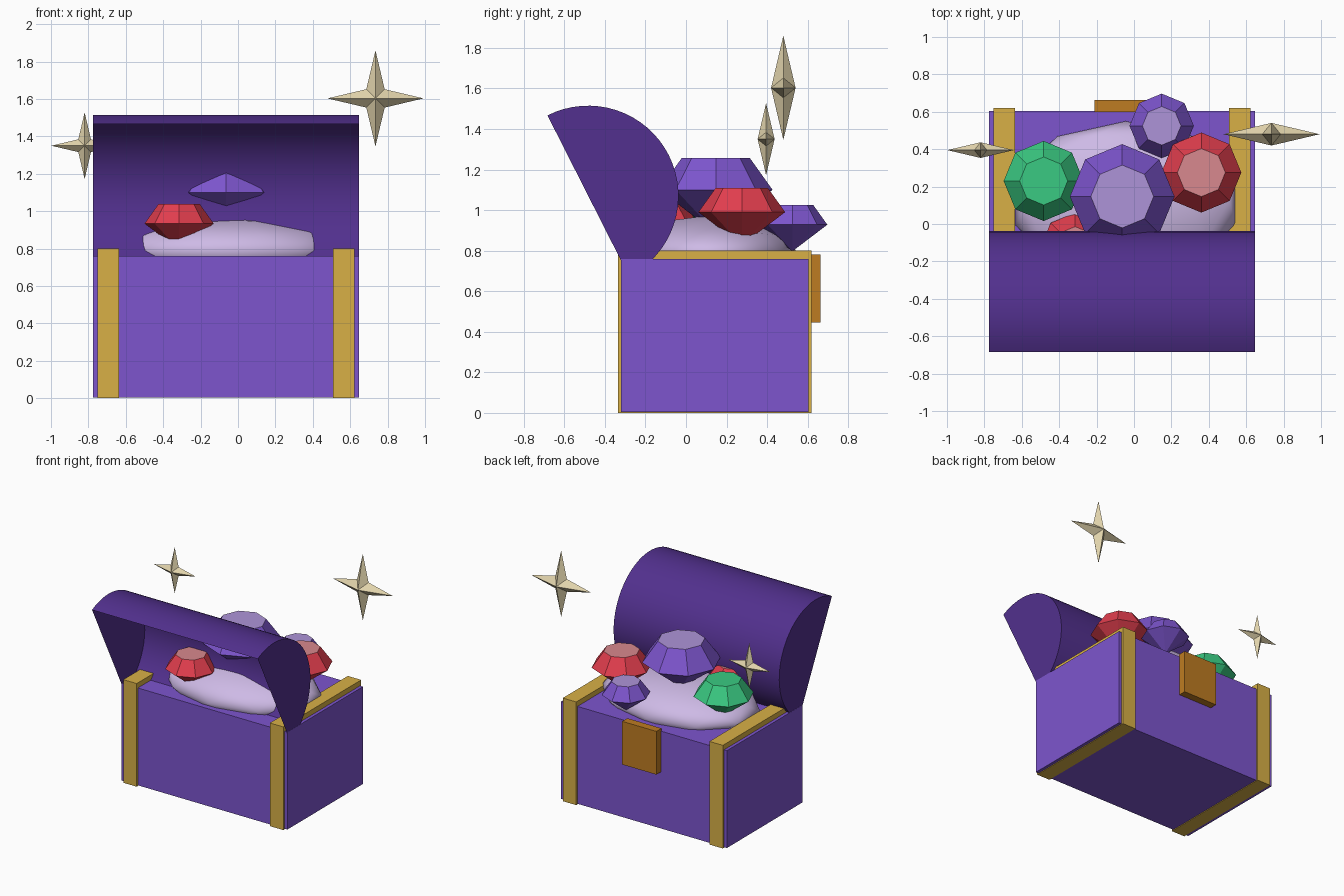
import bpy, bmesh, math
from mathutils import Matrix, Vector

if "Cube" in bpy.data.objects:
    bpy.data.objects.remove(bpy.data.objects["Cube"], do_unlink=True)


def material(name, r, g, b):
    # sRGB bytes to linear colour
    lin = [(c / 255 / 12.92) if c < 11 else ((c / 255 + 0.055) / 1.055) ** 2.4 for c in (r, g, b)]
    mat = bpy.data.materials.new(name)
    mat.use_nodes = True
    mat.diffuse_color = (*lin, 1)
    mat.node_tree.nodes["Principled BSDF"].inputs["Base Color"].default_value = (*lin, 1)
    return mat


purple = material("purple", 125, 85, 206)
dark_purple = material("dark purple", 82, 48, 142)
gold = material("gold", 216, 176, 70)
bronze = material("bronze", 190, 124, 34)
lilac = material("lilac", 206, 186, 230)
cream = material("cream", 226, 212, 172)
red = material("red", 226, 62, 78)
green = material("green", 58, 202, 130)
pale_red = material("pale red", 216, 136, 142)
pale_purple = material("pale purple", 174, 148, 216)


def finish(name, bm, *mats):
    bmesh.ops.recalc_face_normals(bm, faces=bm.faces)
    mesh = bpy.data.meshes.new(name)
    bm.to_mesh(mesh)
    bm.free()
    for mat in mats:
        mesh.materials.append(mat)
    obj = bpy.data.objects.new(name, mesh)
    bpy.context.collection.objects.link(obj)
    return obj


def box(name, lo, hi, mat):
    lo, hi = Vector(lo), Vector(hi)
    bm = bmesh.new()
    bmesh.ops.create_cube(bm, size=1, matrix=Matrix.Translation((lo + hi) / 2)
                          @ Matrix.Diagonal((*(hi - lo), 1)))
    return finish(name, bm, mat)


def gem(name, loc, r, mat, table_mat):
    # Eight-sided crown with a flat table over a pointed base; loc is the girdle centre
    crown, base = 0.56 * r, 0.76 * r
    bm = bmesh.new()
    bmesh.ops.create_cone(bm, segments=8, radius1=r, radius2=0.6 * r, depth=crown, cap_ends=True,
                          matrix=Matrix.Translation((0, 0, crown / 2)))
    bm.normal_update()
    bmesh.ops.delete(bm, geom=[f for f in bm.faces if f.normal.z < -0.9], context='FACES_ONLY')
    bmesh.ops.create_cone(bm, segments=8, radius1=0, radius2=r, depth=base, cap_ends=False,
                          matrix=Matrix.Translation((0, 0, -base / 2)))
    bmesh.ops.remove_doubles(bm, verts=bm.verts, dist=0.001)
    bm.normal_update()
    for f in bm.faces:
        f.material_index = int(f.calc_center_median().z > 0.99 * crown)
    finish(name, bm, mat, table_mat).location = loc


def star(name, loc, size):
    # Four-pointed star, ridged front and back
    bm = bmesh.new()
    rim = []
    for i in range(8):
        rad = size if i % 2 == 0 else size * 0.27
        a = i * math.pi / 4
        rim.append(bm.verts.new((rad * math.cos(a), 0, rad * math.sin(a))))
    for side in (-1, 1):
        tip = bm.verts.new((0, side * size * 0.235, 0))
        for i in range(8):
            bm.faces.new((rim[i], rim[(i + 1) % 8], tip))
    finish(name, bm, cream).location = loc


# Chest body, straps and lock
box("chest_body", (-0.775, -0.32, 0.005), (0.648, 0.605, 0.76), purple)
for name, x in (("strap_a", -0.75), ("strap_b", 0.508)):
    box(name, (x, -0.335, 0), (x + 0.115, 0.62, 0.80), gold)
box("lock_plate", (-0.21, 0.6, 0.445), (0.083, 0.663, 0.78), bronze)

# Lid: hollow half barrel, open along its flat side
bm = bmesh.new()
steps, radius = 32, 0.445
start = math.atan2(-0.892, 0.452)
ends = []
for x in (-0.774, 0.647):
    ends.append([bm.verts.new((x, -0.482 + radius * math.cos(start + math.pi * i / steps),
                               1.07 + radius * math.sin(start + math.pi * i / steps)))
                 for i in range(steps + 1)])
for i in range(steps):
    bm.faces.new((ends[0][i], ends[1][i], ends[1][i + 1], ends[0][i + 1]))
for end in ends:
    bm.faces.new(end)
lid = finish("lid", bm, dark_purple)
bpy.ops.object.select_all(action='DESELECT')
lid.select_set(True)
bpy.context.view_layer.objects.active = lid
bpy.ops.object.shade_smooth_by_angle(angle=math.radians(30))

# Treasure mound
bm = bmesh.new()
bmesh.ops.create_icosphere(bm, subdivisions=2, radius=1)
mound = finish("treasure_mound", bm, lilac)
mound.location = (-0.045, 0.125, 0.79)
mound.scale = (0.62, 0.425, 0.185)
mound.data.shade_smooth()

# Gems
gem("large_purple_gem", (-0.063, 0.147, 1.10), 0.28, purple, pale_purple)
gem("small_purple_gem", (0.148, 0.525, 0.928), 0.172, purple, pale_purple)
gem("large_red_gem", (0.36, 0.275, 0.99), 0.214, red, pale_red)
gem("small_red_gem", (-0.315, -0.125, 0.934), 0.185, red, pale_red)
gem("green_gem", (-0.483, 0.23, 0.975), 0.214, green, green)

# Sparkles
star("large_sparkle", (0.735, 0.48, 1.603), 0.257)
star("small_sparkle", (-0.82, 0.395, 1.35), 0.178)
